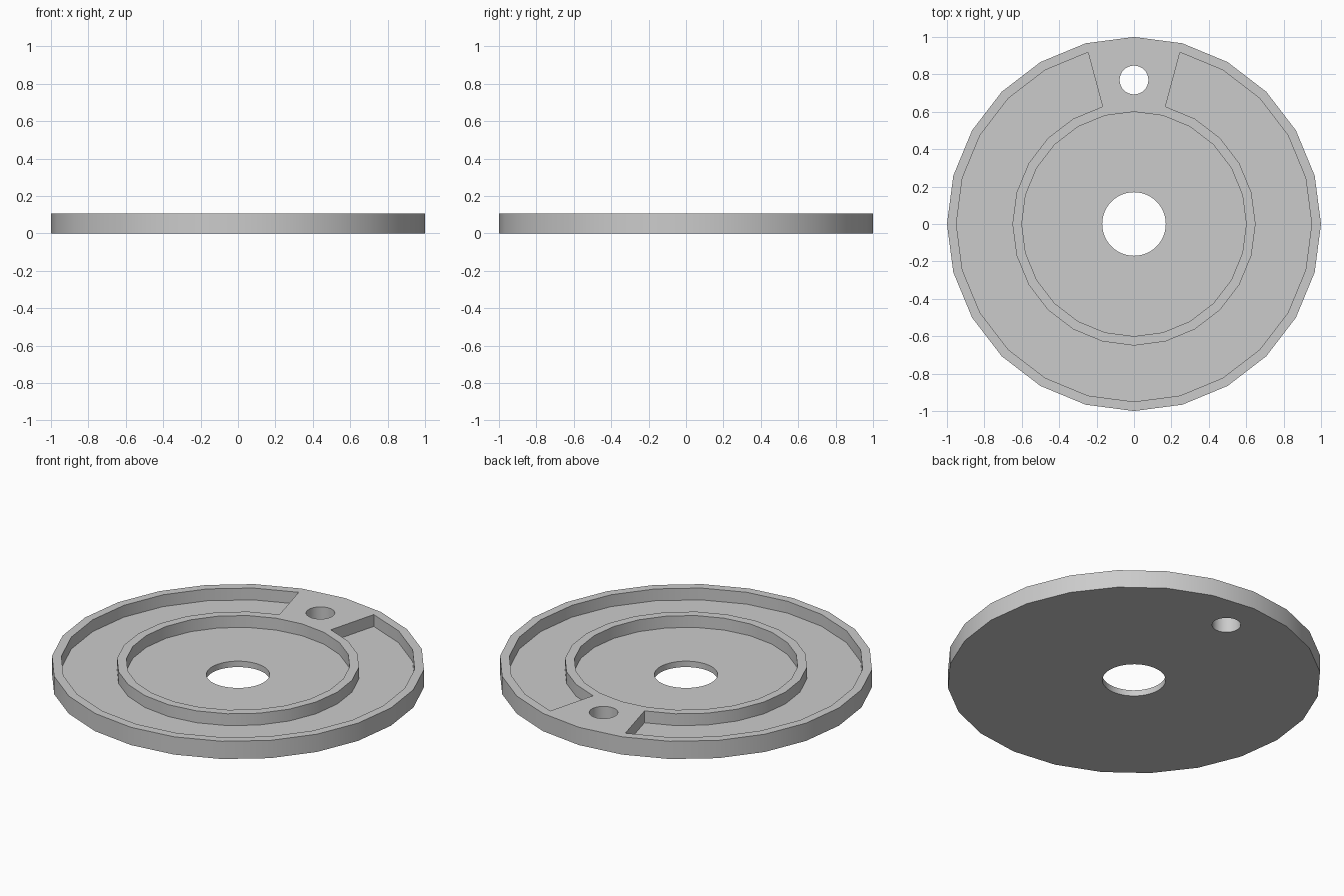
import bpy, bmesh
from math import sin, cos, pi

cube = bpy.data.objects.get("Cube")
if cube:
    bpy.data.objects.remove(cube, do_unlink=True)

SIDES = 24
HEIGHT = 0.105
FLOOR = 0.035
ABOVE = HEIGHT + 0.1


def make_object(name, bm):
    bmesh.ops.recalc_face_normals(bm, faces=bm.faces)
    mesh = bpy.data.meshes.new(name)
    bm.to_mesh(mesh)
    bm.free()
    obj = bpy.data.objects.new(name, mesh)
    bpy.context.collection.objects.link(obj)
    return obj


def extrude_up(bm, z0, z1):
    new = bmesh.ops.extrude_face_region(bm, geom=bm.faces[:])["geom"]
    verts = [v for v in new if isinstance(v, bmesh.types.BMVert)]
    bmesh.ops.translate(bm, verts=verts, vec=(0, 0, z1 - z0))


def ring_point(bm, radius, i, sides, y, z):
    a = 2 * pi * i / sides
    return bm.verts.new((radius * sin(a), y + radius * cos(a), z))


def disc(name, radius, z0, z1, sides=SIDES, y=0):
    bm = bmesh.new()
    bm.faces.new([ring_point(bm, radius, i, sides, y, z0) for i in range(sides)])
    extrude_up(bm, z0, z1)
    return make_object(name, bm)


def open_ring(name, inner, outer, z0, z1):
    """Ring that leaves out one segment on each side of the +y axis."""
    bm = bmesh.new()
    pairs = [[ring_point(bm, r, i, SIDES, 0, z0) for r in (inner, outer)]
             for i in range(1, SIDES)]
    for (a, b), (c, d) in zip(pairs, pairs[1:]):
        bm.faces.new((a, b, d, c))
    extrude_up(bm, z0, z1)
    return make_object(name, bm)


# Solid plate
plate = disc("round_plate", 1, 0, HEIGHT)

# Groove with a solid pad, central recess, and the two through holes
cutters = [
    open_ring("groove_cutter", 0.65, 0.95, FLOOR, ABOVE),
    disc("recess_cutter", 0.6, FLOOR, ABOVE),
    disc("centre_hole_cutter", 0.17, -0.1, ABOVE, 48),
    disc("pad_hole_cutter", 0.077, -0.1, ABOVE, 32, 0.77),
]
bpy.context.view_layer.objects.active = plate
for cutter in cutters:
    cutter.hide_render = True
    mod = plate.modifiers.new(cutter.name, 'BOOLEAN')
    mod.operation = 'DIFFERENCE'
    mod.solver = 'EXACT'
    mod.object = cutter
    bpy.ops.object.modifier_apply(modifier=mod.name)
    bpy.data.objects.remove(cutter, do_unlink=True)

# Grey finish
grey = bpy.data.materials.new("light_grey")
grey.use_nodes = True
colour = (0.6, 0.6, 0.6, 1)
grey.diffuse_color = colour
grey.node_tree.nodes["Principled BSDF"].inputs["Base Color"].default_value = colour
plate.data.materials.clear()
plate.data.materials.append(grey)

bpy.ops.object.select_all(action='DESELECT')
plate.select_set(True)
bpy.ops.object.shade_smooth_by_angle(angle=pi / 6)
